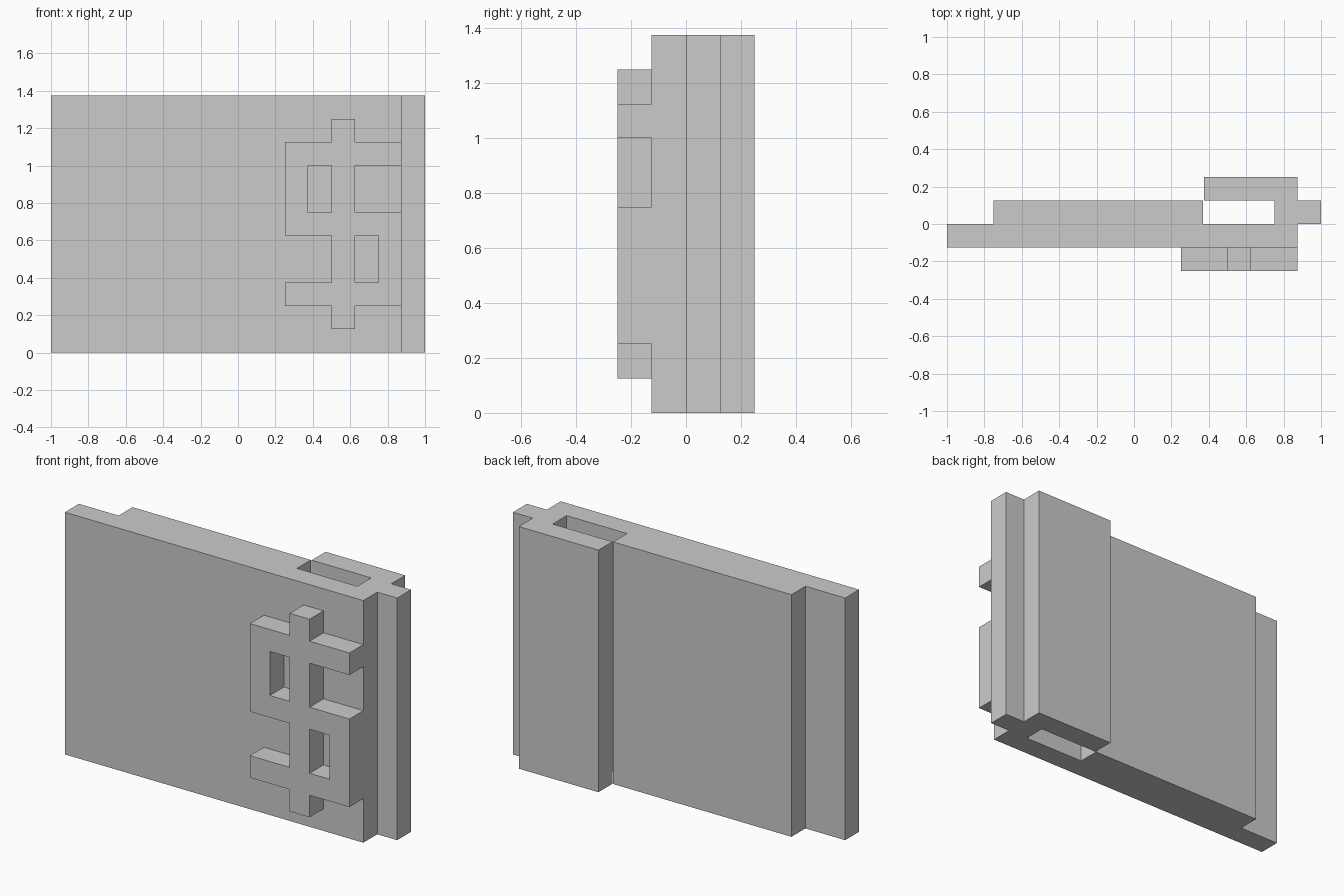
import bpy, bmesh
from math import radians

if "Cube" in bpy.data.objects:
    bpy.data.objects.remove(bpy.data.objects["Cube"])

HEIGHT = 1.375
U = 0.125  # thickness of every step and bar


def extrude_profile(name, loops, depth, location, rotation=(0, 0, 0)):
    """Fill closed 2D loops (inner loops become holes), extrude, weld to a clean mesh."""
    curve = bpy.data.curves.new(name, 'CURVE')
    curve.dimensions = '2D'
    curve.fill_mode = 'BOTH'
    curve.extrude = depth / 2
    for loop in loops:
        spline = curve.splines.new('POLY')
        spline.points.add(len(loop) - 1)
        for point, (x, y) in zip(spline.points, loop):
            point.co = (x, y, 0, 1)
        spline.use_cyclic_u = True
    obj = bpy.data.objects.new(name, curve)
    bpy.context.collection.objects.link(obj)
    obj.location = location
    obj.rotation_euler = rotation
    bpy.ops.object.select_all(action='DESELECT')
    obj.select_set(True)
    bpy.context.view_layer.objects.active = obj
    bpy.ops.object.convert(target='MESH')
    obj = bpy.context.object
    bm = bmesh.new()
    bm.from_mesh(obj.data)
    bmesh.ops.remove_doubles(bm, verts=bm.verts, dist=0.0005)
    bmesh.ops.recalc_face_normals(bm, faces=bm.faces)
    for face in bm.faces:
        face.smooth = False
    bm.to_mesh(obj.data)
    bm.free()
    return obj


def rect(x0, x1, y0, y1):
    return [(x0, y0), (x1, y0), (x1, y1), (x0, y1)]


# Panel: stepped plan with a tongue on the right and a slotted rear strip
plan = [(-1, -U), (0.875, -U), (0.875, 0), (1, 0), (1, U), (0.875, U),
        (0.875, 2 * U), (0.375, 2 * U), (0.375, U), (0.75, U), (0.75, 0),
        (0.37, 0), (0.37, U), (-0.75, U), (-0.75, 0), (-1, 0)]
extrude_profile("panel", [plan], HEIGHT, (0, 0, HEIGHT / 2))

# Raised bar relief on the front, with two windows
outline = [(0.25, 0.25), (0.5, 0.25), (0.5, 0.125), (0.625, 0.125),
           (0.625, 0.25), (0.875, 0.25), (0.875, 0.75), (0.625, 0.75),
           (0.625, 1.0), (0.875, 1.0), (0.875, 1.125), (0.625, 1.125),
           (0.625, 1.25), (0.5, 1.25), (0.5, 1.125), (0.25, 1.125),
           (0.25, 0.625), (0.5, 0.625), (0.5, 0.375), (0.25, 0.375)]
windows = [rect(0.375, 0.5, 0.75, 1.0), rect(0.625, 0.75, 0.375, 0.625)]
extrude_profile("front_relief", [outline] + windows, U,
                (0, -1.5 * U, 0), (radians(90), 0, 0))
